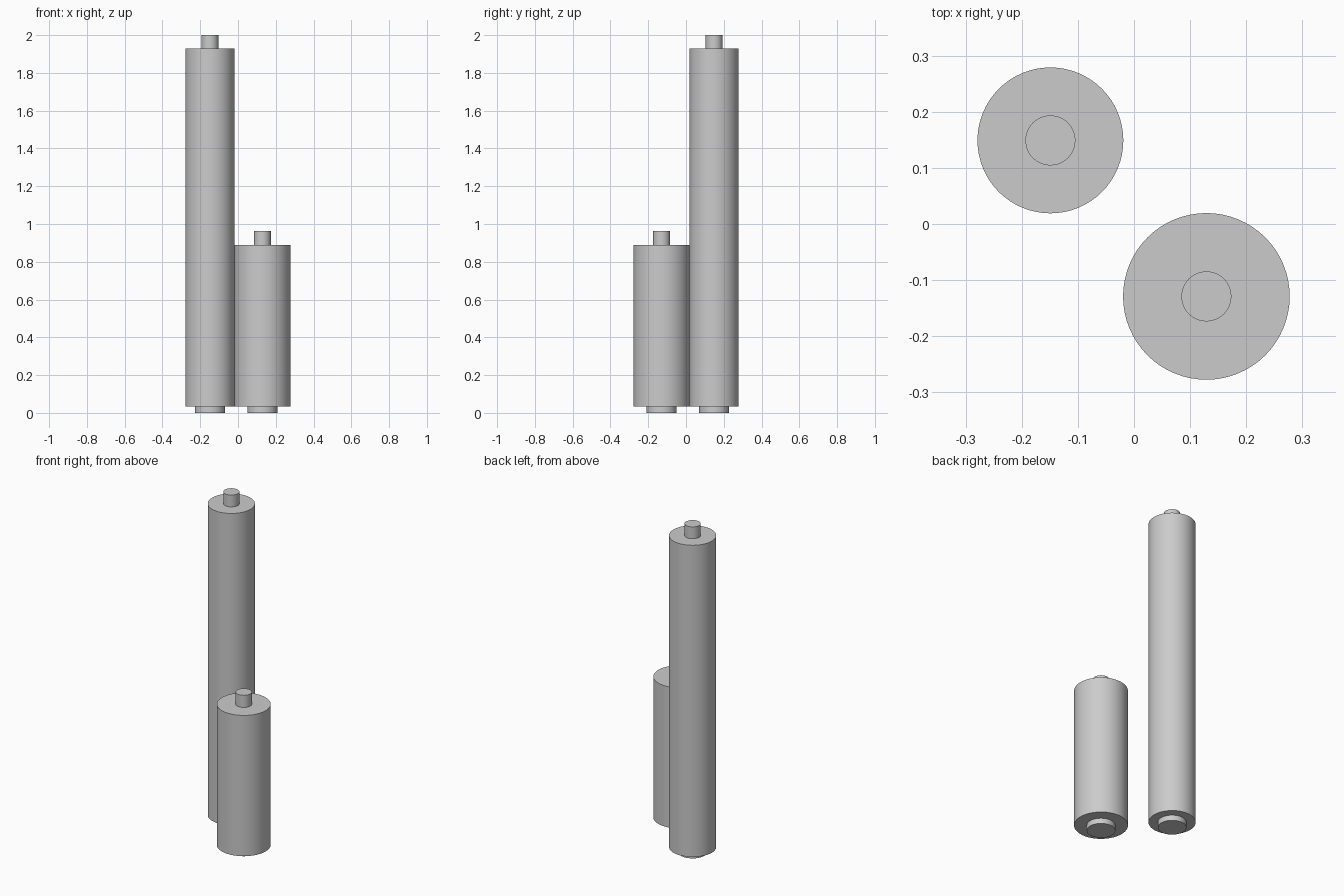
import bpy
import math

cube = bpy.data.objects.get("Cube")
if cube:
    bpy.data.objects.remove(cube, do_unlink=True)

SEGMENTS = 64
FOOT_RADIUS, FOOT_TOP = 0.079, 0.033
PIN_RADIUS = 0.0445

grey = bpy.data.materials.new("plain_grey")
grey.use_nodes = True
grey.diffuse_color = (0.6, 0.6, 0.6, 1)
grey.node_tree.nodes["Principled BSDF"].inputs["Base Color"].default_value = grey.diffuse_color


def cylinder(name, x, y, radius, bottom, top):
    """Upright cylinder between two heights, with smooth sides and sharp rims."""
    bpy.ops.mesh.primitive_cylinder_add(
        vertices=SEGMENTS, radius=radius, depth=top - bottom,
        location=(x, y, (bottom + top) / 2))
    obj = bpy.context.object
    obj.name = name
    obj.data.materials.append(grey)
    bpy.ops.object.shade_smooth_by_angle(angle=math.radians(30))
    return obj


def roller(name, x, y, radius, body_top, pin_top):
    """Column with a short foot below and a thin pin on top."""
    cylinder(name + "_foot", x, y, FOOT_RADIUS, 0, FOOT_TOP)
    cylinder(name + "_body", x, y, radius, FOOT_TOP, body_top)
    cylinder(name + "_pin", x, y, PIN_RADIUS, body_top, pin_top)


roller("tall_column", -0.149, 0.149, 0.13, 1.928, 2.0)
roller("short_column", 0.129, -0.129, 0.1485, 0.889, 0.963)
